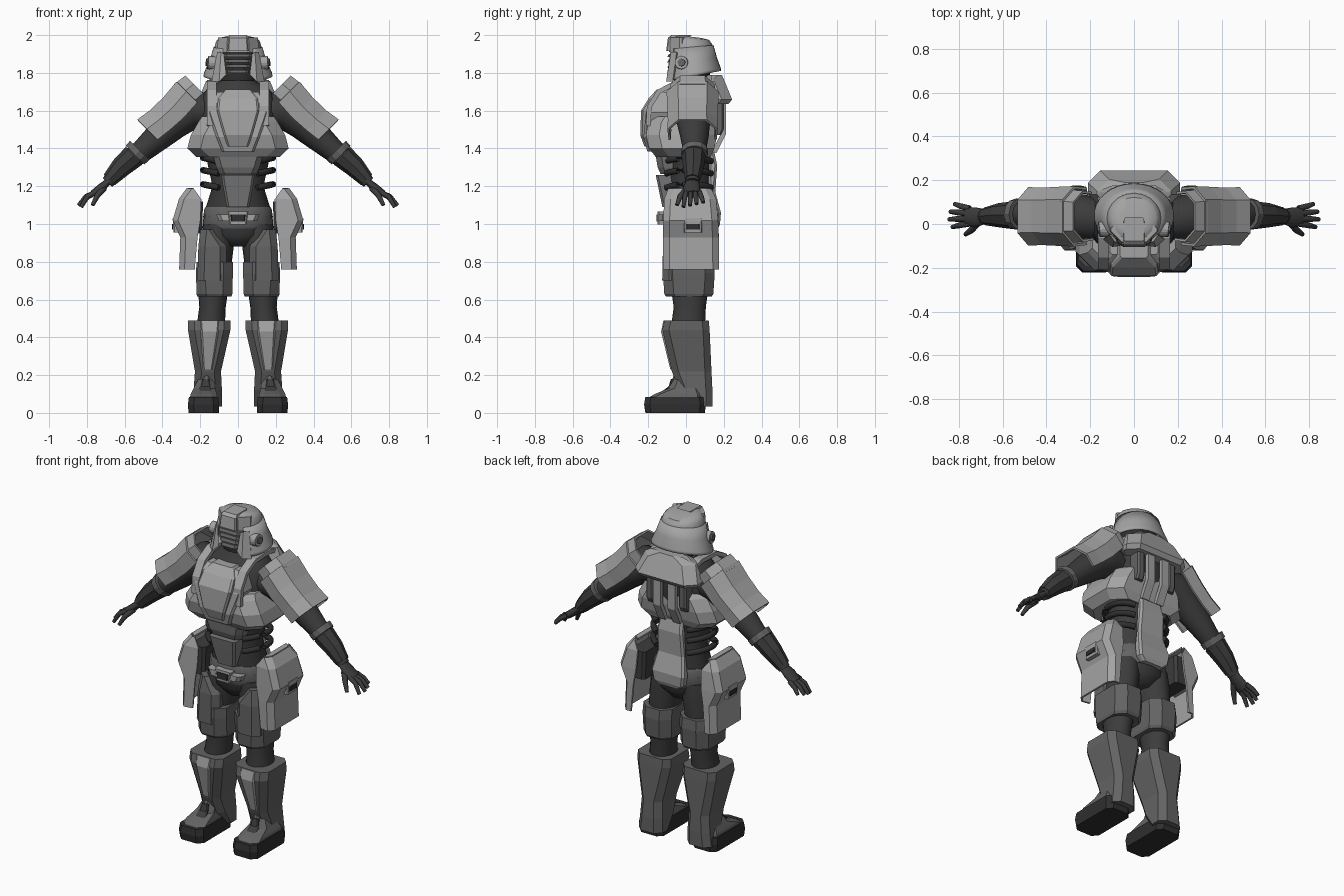
import bpy, bmesh, math
from mathutils import Vector

def material(name, v):
    m = bpy.data.materials.new(name)
    m.diffuse_color = (v, v, v, 1)
    return m

LIGHT = material("light grey plate", 0.37)
MID = material("mid grey plate", 0.125)
BELLY = material("soft grey plate", 0.2)
DARK = material("dark suit", 0.045)
BLACK = material("black rubber", 0.028)

def loft(name, rings, mat, mirror=False, smooth=0, cap=True, closed=True, thick=0):
    """Skin a list of equal-length point rings."""
    bm = bmesh.new()
    vs = [[bm.verts.new(p) for p in r] for r in rings]
    n = len(rings[0])
    for a, b in zip(vs, vs[1:]):
        for i in range(n if closed else n - 1):
            j = (i + 1) % n
            bm.faces.new((a[i], a[j], b[j], b[i]))
    if cap and closed:
        bm.faces.new(vs[0])
        bm.faces.new(vs[-1])
    bmesh.ops.recalc_face_normals(bm, faces=bm.faces)
    me = bpy.data.meshes.new(name)
    bm.to_mesh(me)
    bm.free()
    ob = bpy.data.objects.new(name, me)
    bpy.context.collection.objects.link(ob)
    me.materials.append(mat)
    if thick:
        s = ob.modifiers.new("Solidify", 'SOLIDIFY')
        s.thickness, s.offset = thick, 0
    if mirror:
        ob.modifiers.new("Mirror", 'MIRROR')
    if smooth:
        bpy.context.view_layer.objects.active = ob
        ob.select_set(True)
        bpy.ops.object.shade_smooth_by_angle(angle=math.radians(smooth))
        ob.select_set(False)
    return ob

def octo(z, x0, x1, y0, y1, c):
    """Chamfered rectangle at height z."""
    return [(x0 + c, y0, z), (x1 - c, y0, z), (x1, y0 + c, z), (x1, y1 - c, z),
            (x1 - c, y1, z), (x0 + c, y1, z), (x0, y1 - c, z), (x0, y0 + c, z)]

def shell(name, rows, c, mat, **k):
    return loft(name, [octo(*r, c) for r in rows], mat, **k)

def oval(z, cx, cy, rx, ry, n=20):
    return [(cx + rx * math.cos(2 * math.pi * i / n), cy + ry * math.sin(2 * math.pi * i / n), z) for i in range(n)]

def tube(name, pts, radii, mat, n=12, flat=1, **k):
    """Round sweep along a path; flat scales the vertical thickness."""
    pts = [Vector(p) for p in pts]
    rings = []
    for i, p in enumerate(pts):
        t = (pts[min(i + 1, len(pts) - 1)] - pts[max(i - 1, 0)]).normalized()
        u = Vector((0, 1, 0)) if abs(t.y) < .9 else Vector((1, 0, 0))
        u = (u - t * u.dot(t)).normalized()
        w = t.cross(u)
        rings.append([p + radii[i] * (u * math.cos(a) + flat * w * math.sin(a))
                      for a in [2 * math.pi * j / n for j in range(n)]])
    return loft(name, rings, mat, **k)

def strap(name, yz, x0, x1, mat, thick=.025):
    return loft(name, [[(x0, y, z), (x1, y, z)] for y, z in yz], mat, mirror=True, closed=False, thick=thick)

# Suit: torso, arms, hands, legs
loft("torso", [oval(*r) for r in [
    (.88, 0, .02, .06, .08), (.94, 0, .02, .17, .125), (1.04, 0, .02, .185, .13), (1.2, 0, .02, .135, .115),
    (1.36, 0, .01, .17, .13), (1.52, 0, .005, .215, .165), (1.66, 0, .02, .21, .15), (1.72, 0, .03, .16, .13),
    (1.76, 0, .03, .09, .09), (1.82, 0, .03, .075, .075)]], DARK, smooth=60)
tube("arm", [(.14, .02, 1.6), (.24, .03, 1.61), (.34, .04, 1.535), (.43, .045, 1.455), (.51, .045, 1.385), (.6, .04, 1.32),
             (.69, .035, 1.22)], [.09, .105, .088, .074, .06, .053, .034], DARK, mirror=True, smooth=60)
tube("forearm_guard", [(.55, .04, 1.362), (.62, .04, 1.30), (.68, .035, 1.235)], [.064, .055, .041], DARK, n=8, mirror=True)
tube("elbow_cuff", [(.52, .045, 1.39), (.545, .045, 1.365)], [.072, .07], MID, n=12, mirror=True)
tube("palm", [(.68, .035, 1.23), (.72, .03, 1.195), (.765, .035, 1.16)], [.034, .045, .042], DARK, flat=.5, mirror=True, smooth=60)
for i in range(4):
    y = .002 + i * .023
    reach = (.065, .08, .075, .055)[i]
    tip = y + (i - 1.3) * .012
    tube(f"finger_{i + 1}", [(.75, y, 1.17), (.765 + reach * .5, (y + tip) / 2, 1.145), (.765 + reach, tip, 1.09 + i * .008)],
         [.014, .0135, .01], DARK, n=8, mirror=True, smooth=60)
tube("thumb", [(.71, .01, 1.19), (.745, -.03, 1.15), (.77, -.048, 1.1)], [.018, .015, .01], DARK, n=8, mirror=True, smooth=60)
loft("leg", [oval(*r) for r in [(1.0, .1, .02, .085, .11), (.9, .11, .02, .09, .115), (.7, .13, .02, .085, .105),
     (.56, .135, .02, .07, .085), (.45, .145, .01, .075, .09)]], DARK, mirror=True, smooth=60)

# Helmet: crown, flared skirt, mask with slats, ear discs
def helm(rows, a0, a1, n):
    out = []
    for zf, zb, rx, y0, y1 in rows:
        ring = []
        for i in range(n):
            a = math.radians(a0 + (a1 - a0) * i / (n - 1) - 90)
            s = (math.sin(a) + 1) / 2
            ring.append((rx * math.cos(a), y0 + (y1 - y0) * s, zf + (zb - zf) * s))
        out.append(ring)
    return out
loft("helmet_crown", helm([(1.91, 1.92, .128, -.09, .145), (1.93, 1.945, .124, -.09, .141), (1.978, 1.955, .116, -.085, .136),
     (1.992, 1.975, .1, -.07, .122), (2.0, 1.985, .06, -.04, .08)], 0, 342, 20), LIGHT, smooth=40)
loft("helmet_skirt", helm([(1.925, 1.945, .123, -.085, .14), (1.85, 1.88, .146, -.09, .158), (1.77, 1.825, .175, -.1, .178),
     (1.755, 1.81, .178, -.1, .18)], 38, 322, 25), LIGHT, closed=False, thick=.012, smooth=35)
shell("brow_plate", [(1.915, -.055, .055, -.105, 0), (1.985, -.05, .05, -.096, 0), (2.0, -.045, .045, -.078, .03)], .006, LIGHT)
shell("brow_rim", [(1.908, -.11, .11, -.085, .03), (1.988, -.106, .106, -.083, .03)], .05, LIGHT)
loft("head", [oval(*r) for r in [(1.76, 0, .03, .1, .1), (1.85, 0, .025, .115, .1), (1.93, 0, .025, .11, .095)]], BLACK, smooth=60)
for i in range(4):
    z, w = 1.8 + i * .028, .055 + i * .006
    shell(f"mask_slat_{i + 1}", [(z, -w, w, -.1, 0), (z + .016, -w - .003, w + .003, -.09, 0)], .015, MID)
loft("cheek_guard", [[(.062, -.1, 1.79), (.1, -.105, 1.755), (.14, -.07, 1.755), (.1, -.05, 1.8)],
                     [(.075, -.085, 1.9), (.09, -.08, 1.91), (.11, -.05, 1.91), (.1, -.03, 1.9)]], LIGHT, mirror=True)
tube("ear_disc", [(.11, -.02, 1.85), (.16, -.025, 1.855)], [.038, .034], LIGHT, n=16, mirror=True)
tube("ear_disc_core", [(.14, -.02, 1.853), (.168, -.025, 1.856)], [.022, .02], MID, n=12, mirror=True)

# Chest armour
shell("chest_band", [(1.355, -.22, .22, -.16, .13), (1.40, -.268, .268, -.195, .15), (1.47, -.25, .25, -.212, .165),
      (1.54, -.21, .21, -.2, .165), (1.57, -.19, .19, -.18, .14)], .07, LIGHT)
shell("chest_frame", [(1.385, -.085, .085, -.205, 0), (1.46, -.115, .115, -.225, 0), (1.59, -.16, .16, -.212, 0),
      (1.67, -.135, .135, -.175, 0), (1.7, -.11, .11, -.14, 0)], .012, LIGHT)
shell("chest_hexagon", [(1.41, -.055, .055, -.22, 0), (1.47, -.075, .075, -.242, 0), (1.6, -.112, .112, -.238, 0),
      (1.665, -.105, .105, -.198, 0), (1.712, -.065, .065, -.155, 0)], .01, LIGHT)
strap("shoulder_strap", [(-.2, 1.52), (-.195, 1.62), (-.145, 1.70), (-.06, 1.745), (.08, 1.75), (.15, 1.73)], .115, .165, LIGHT)

# Back armour
shell("back_collar", [(1.79, -.1, .1, .12, .19), (1.755, -.17, .17, .08, .205), (1.66, -.21, .21, .08, .244),
      (1.635, -.2, .2, .1, .225)], .055, LIGHT)
strap("back_strip", [(.2, 1.66), (.2, 1.48), (.15, 1.38)], .025, .075, LIGHT)
shell("back_box", [(1.47, .085, .135, .1, .185), (1.5, .085, .135, .1, .2), (1.65, .085, .135, .1, .2)], .01, MID, mirror=True)
shell("spine_plate", [(1.38, -.075, .075, .12, .15), (1.31, -.085, .085, .12, .165), (1.17, -.09, .09, .12, .155),
      (1.06, -.11, .11, .13, .185), (1.0, -.1, .1, .13, .18), (.975, -.07, .07, .13, .17)], .012, LIGHT)

# Shoulder pads: half octagons along the sloping arm
def pad(name, rows, mat):
    prof = [(-.125, -.02), (-.132, .06), (-.075, .13), (.075, .13), (.132, .06), (.125, -.02)]
    r = math.sqrt(.5)
    loft(name, [[(.226 + (t + n * s + up) * r, .035 + y * s, 1.669 + (n * s + up - t) * r) for y, n in prof] for t, s, up in rows],
         mat, mirror=True, closed=False, thick=.012)
pad("shoulder_pad", [(.01, 1, -.005), (.12, .98, -.012), (.22, .95, -.006), (.3, .97, .004)], LIGHT)
pad("shoulder_pad_collar", [(-.045, .84, .005), (.03, .88, .01)], LIGHT)

# Belly plates and side hoses
shell("belly_plate_upper", [(1.39, -.14, .14, -.165, 0), (1.3, -.115, .115, -.15, 0), (1.265, -.1, .1, -.135, 0)], .03, BELLY)
shell("belly_plate_lower", [(1.26, -.088, .088, -.16, 0), (1.2, -.08, .08, -.148, 0), (1.09, -.06, .06, -.125, 0)], .012, BELLY)
for i, z in enumerate((1.35, 1.285, 1.21)):
    arc = [math.radians(-65 + 130 * j / 10) for j in range(11)]
    tube(f"side_hose_{i + 1}", [(.04 + .145 * math.cos(a), .015 + .13 * math.sin(a), z + .03 * math.cos(a) - .03) for a in arc],
         [.017] * 11, BLACK, n=8, mirror=True, smooth=60)

# Belt and buckle
loft("belt", [oval(z, 0, .02, rx, ry, 16) for z, rx, ry in [(.975, .18, .13), (1.0, .186, .142), (1.075, .18, .137), (1.09, .172, .13)]],
     MID, smooth=30)
shell("buckle_wings", [(1.015, -.1, .1, -.145, 0), (1.05, -.115, .115, -.145, 0)], .02, LIGHT)
shell("buckle", [(.998, -.045, .045, -.15, 0), (1.065, -.055, .055, -.15, 0)], .006, LIGHT)
shell("buckle_core", [(1.012, -.035, .035, -.155, 0), (1.05, -.04, .04, -.155, 0)], .004, BLACK)

# Hip guards: hollow shells open toward the body, with pouches
def channel(z, x0, x1, y0, y1):
    return [(x0, y0 + .01, z), (x1 - .025, y0, z), (x1, y0 + .03, z), (x1, y1 - .03, z), (x1 - .025, y1, z), (x0 + .02, y1, z)]
loft("hip_guard", [channel(*r) for r in [
    (1.185, .235, .268, -.09, .13), (1.13, .195, .308, -.11, .155), (1.02, .2, .34, -.115, .165),
    (.93, .215, .3, -.115, .168), (.76, .23, .306, -.115, .17)]], LIGHT, mirror=True, closed=False, thick=.012)
loft("hip_guard_lid", [[(.235, -.085, 1.186), (.268, -.06, 1.186)], [(.235, .13, 1.186), (.268, .1, 1.186)]], LIGHT,
     mirror=True, closed=False, thick=.01)
shell("hip_pouch", [(.955, .29, .342, -.01, .085), (1.03, .29, .346, -.01, .085)], .006, LIGHT, mirror=True)
shell("hip_pouch_slot", [(.972, .29, .349, .003, .072), (1.0, .29, .349, .003, .072)], .002, BLACK, mirror=True)
shell("hip_inner_pouch", [(.95, .19, .28, -.06, .135), (1.12, .185, .28, -.06, .135)], .015, DARK, mirror=True)

# Thigh armour
shell("thigh_armour", [(.615, .035, .215, -.105, .135), (.63, .03, .22, -.115, .145), (.74, .027, .222, -.122, .152),
      (.8, .027, .22, -.122, .145)], .05, MID, mirror=True)
shell("thigh_front_plate", [(.7, .06, .215, -.126, .03), (.88, .06, .21, -.122, .03), (.97, .12, .2, -.105, .03)],
      .035, MID, mirror=True)

# Shin guards
shell("shin_guard", [(.49, .04, .265, -.115, .12), (.44, .04, .265, -.125, .125), (.22, .09, .228, -.075, .135),
      (.12, .085, .235, -.035, .14), (.035, .085, .245, .02, .14)], .035, MID, mirror=True)
shell("shin_panel", [(.488, .095, .205, -.12, 0), (.43, .1, .2, -.132, 0), (.23, .13, .19, -.083, 0)], .012, LIGHT, mirror=True)

# Boots
shell("boot_sole", [(0, .1, .262, -.215, .1), (.045, .1, .265, -.222, .105), (.085, .105, .26, -.215, .1)], .03, BLACK, mirror=True)
shell("boot_upper", [(.08, .108, .255, -.2, .09), (.1, .112, .25, -.165, .09), (.13, .12, .235, -.09, .08),
      (.2, .13, .2, -.065, .06)], .03, MID, mirror=True)
shell("ankle_flap", [(.105, .14, .205, -.14, -.02), (.14, .145, .2, -.092, -.02), (.18, .15, .19, -.08, -.02)], .006, DARK, mirror=True)
